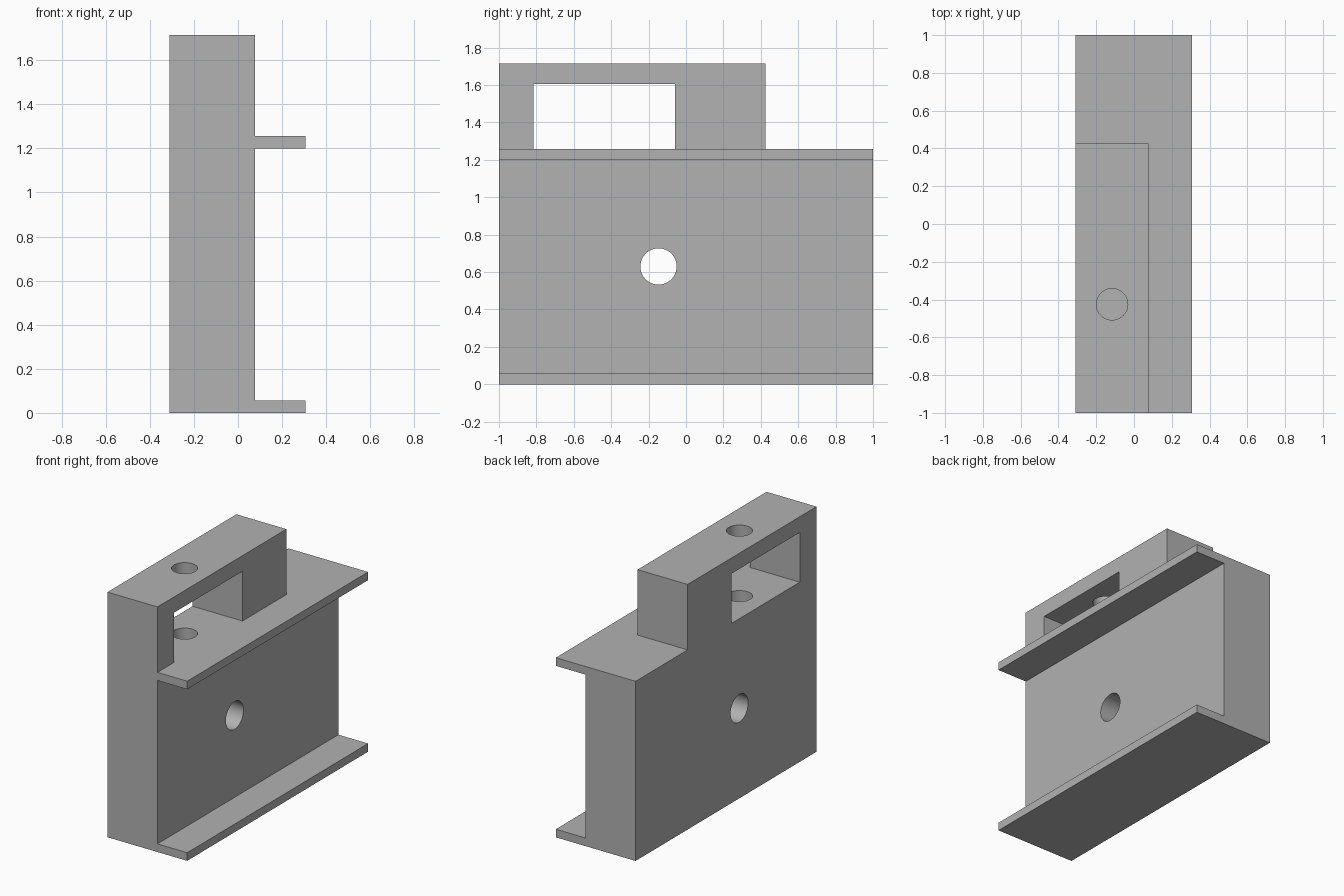
import bpy, bmesh, math
from mathutils import Matrix, Vector

cube = bpy.data.objects.get("Cube")
if cube:
    bpy.data.objects.remove(cube, do_unlink=True)

grey = bpy.data.materials.new("plain grey")
grey.use_nodes = True
grey.diffuse_color = (0.445, 0.445, 0.445, 1)
grey.node_tree.nodes["Principled BSDF"].inputs["Base Color"].default_value = grey.diffuse_color

LEFT, RIGHT, FLANGE = -0.31, 0.077, 0.307   # block sides and flange tip
DECK, TOP, LIP = 1.257, 1.715, 0.057        # deck height, full height, flange thickness


def make_object(name, bm):
    bmesh.ops.recalc_face_normals(bm, faces=bm.faces)
    mesh = bpy.data.meshes.new(name)
    bm.to_mesh(mesh)
    bm.free()
    mesh.materials.append(grey)
    obj = bpy.data.objects.new(name, mesh)
    bpy.context.collection.objects.link(obj)
    return obj


def extrude_profile(name, points, direction):
    bm = bmesh.new()
    face = bm.faces.new([bm.verts.new(p) for p in points])
    moved = bmesh.ops.extrude_face_region(bm, geom=[face])["geom"]
    verts = [v for v in moved if isinstance(v, bmesh.types.BMVert)]
    bmesh.ops.translate(bm, verts=verts, vec=direction)
    return make_object(name, bm)


def hole_cutter(name, radius, start, end):
    start, end = Vector(start), Vector(end)
    axis = end - start
    turn = axis.to_track_quat('Z', 'Y').to_matrix().to_4x4()
    bm = bmesh.new()
    bmesh.ops.create_cone(bm, cap_ends=True, segments=64, radius1=radius, radius2=radius,
                          depth=axis.length, matrix=Matrix.Translation((start + end) / 2) @ turn)
    return make_object(name, bm)


def combine(target, other, operation):
    mod = target.modifiers.new(other.name, 'BOOLEAN')
    mod.operation = operation
    mod.solver = 'EXACT'
    mod.object = other
    bpy.context.view_layer.objects.active = target
    bpy.ops.object.modifier_apply(modifier=mod.name)
    bpy.data.objects.remove(other, do_unlink=True)


# Main block with the lower and upper side flanges
section = [(LEFT, 0), (FLANGE, 0), (FLANGE, LIP), (RIGHT, LIP),
           (RIGHT, DECK - LIP), (FLANGE, DECK - LIP), (FLANGE, DECK), (LEFT, DECK)]
body = extrude_profile("bracket_body", [(x, -1, z) for x, z in section], (0, 2, 0))

# Upper arch around the rectangular window
arch = [(-1, DECK), (-1, TOP), (0.425, TOP), (0.425, DECK),
        (-0.06, DECK), (-0.06, 1.605), (-0.815, 1.605), (-0.815, DECK)]
upper = extrude_profile("upper_arch", [(LEFT, y, z) for y, z in arch], (RIGHT - LEFT, 0, 0))
combine(body, upper, 'UNION')

# Cross hole through the block, and blind bolt hole down through the arch
combine(body, hole_cutter("cross_hole", 0.097, (-0.6, -0.147, 0.63), (0.6, -0.147, 0.63)), 'DIFFERENCE')
combine(body, hole_cutter("bolt_hole", 0.083, (-0.116, -0.425, 2), (-0.116, -0.425, 0.75)), 'DIFFERENCE')

bpy.ops.object.select_all(action='DESELECT')
body.select_set(True)
bpy.context.view_layer.objects.active = body
bpy.ops.object.shade_smooth_by_angle(angle=math.radians(30))
